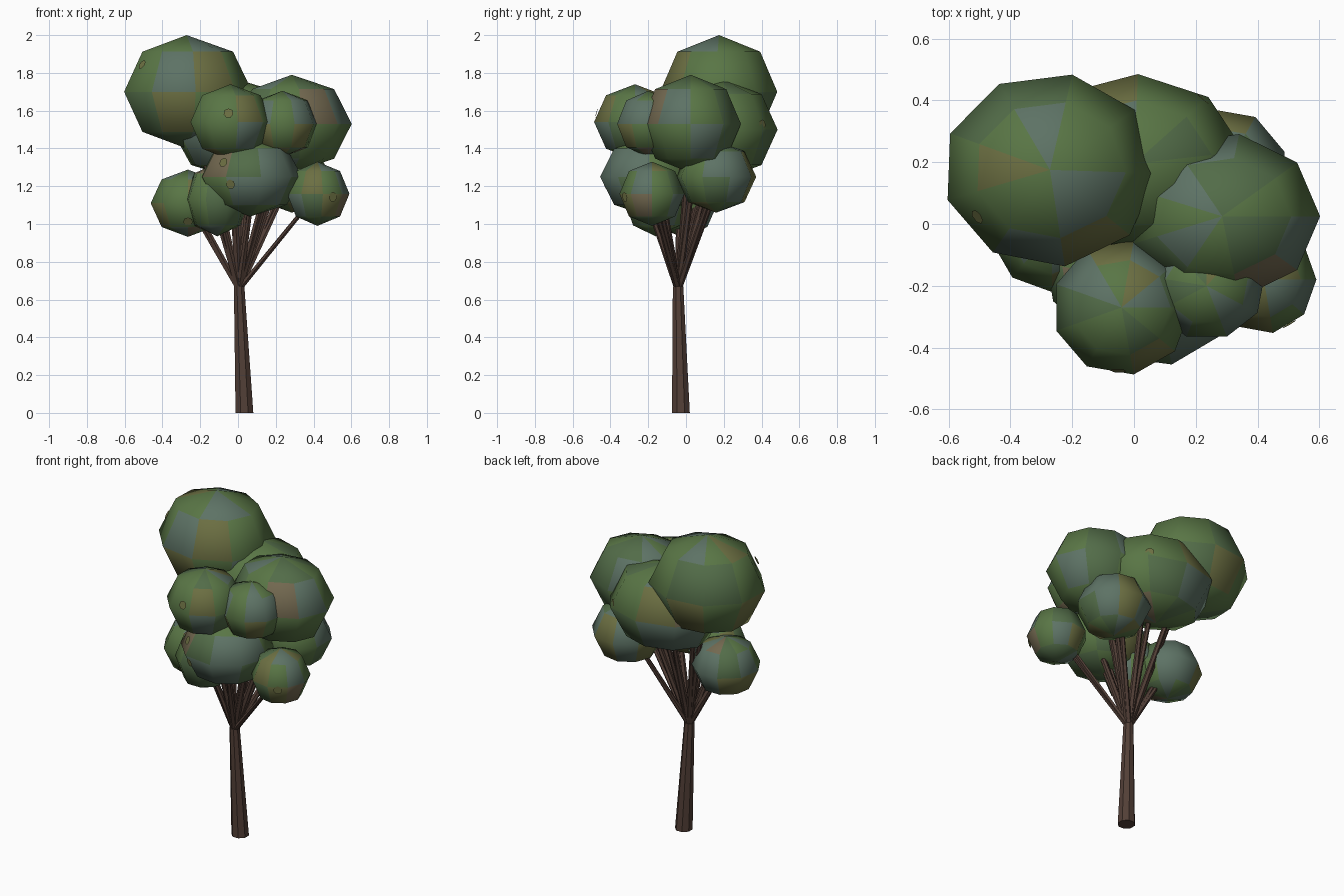
import bpy, bmesh, math, random
from mathutils import Vector, Matrix

if "Cube" in bpy.data.objects:
    bpy.data.objects.remove(bpy.data.objects["Cube"])

random.seed(4)


def material(name, rgb):
    m = bpy.data.materials.new(name)
    m.diffuse_color = (*rgb, 1)
    m.use_nodes = True
    m.node_tree.nodes["Principled BSDF"].inputs["Base Color"].default_value = m.diffuse_color
    return m


BARK = material("bark", (0.085, 0.05, 0.038))
LEAVES = [material("leaf_green", (0.10, 0.18, 0.06)),
          material("leaf_dark_green", (0.085, 0.15, 0.065)),
          material("leaf_blue", (0.11, 0.17, 0.13)),
          material("leaf_olive", (0.15, 0.16, 0.055)),
          material("leaf_tan", (0.17, 0.14, 0.08))]
WEIGHTS = [9, 7, 6, 3, 1]


def finish(name, bm, mats, smooth=False):
    bmesh.ops.recalc_face_normals(bm, faces=bm.faces)
    me = bpy.data.meshes.new(name)
    for f in bm.faces:
        f.smooth = smooth
    bm.to_mesh(me)
    bm.free()
    for m in mats:
        me.materials.append(m)
    ob = bpy.data.objects.new(name, me)
    bpy.context.collection.objects.link(ob)
    return ob


def limb(name, a, b, r1, r2, sides):
    # tapered stick with flat horizontal ends
    bm = bmesh.new()
    rings = []
    for p, r in ((a, r1), (b, r2)):
        rings.append([bm.verts.new((p[0] + r * math.cos(2 * math.pi * (i + .5) / sides),
                                    p[1] + r * math.sin(2 * math.pi * (i + .5) / sides),
                                    p[2])) for i in range(sides)])
    for i in range(sides):
        j = (i + 1) % sides
        bm.faces.new((rings[0][i], rings[0][j], rings[1][j], rings[1][i]))
    bm.faces.new(rings[0])
    bm.faces.new(rings[1])
    return finish(name, bm, [BARK])


def clump(name, c, r, turn):
    # low-poly leaf ball with patchwork colours
    bm = bmesh.new()
    bmesh.ops.create_uvsphere(bm, u_segments=9, v_segments=4, radius=1)
    bmesh.ops.transform(bm, verts=bm.verts, matrix=Matrix.Translation(c)
                        @ Matrix.Diagonal((*r, 1))
                        @ Matrix.Rotation(math.radians(turn), 4, 'Z'))
    for f in bm.faces:
        f.material_index = random.choices(range(5), WEIGHTS)[0]
    return finish(name, bm, LEAVES, True)


def loose_leaf(name, p, n):
    # small flat leaf lying on a clump
    bm = bmesh.new()
    rot = Vector(n).to_track_quat('Z', 'Y').to_matrix().to_4x4()
    bmesh.ops.create_circle(bm, cap_ends=True, segments=7, radius=0.026,
                            matrix=Matrix.Translation(p) @ rot)
    return finish(name, bm, [LEAVES[3]])


# trunk
FORK = Vector((0.006, -0.042, 0.67))
limb("trunk", (0.034, -0.027, 0), FORK, 0.051, 0.03, 8)

# leaf clumps: centre, radii, rotation
CLUMPS = [
    ("top_left", (-0.272, 0.175, 1.70), (0.348, 0.315, 0.30), 68),
    ("upper_right", (0.285, 0.025, 1.53), (0.317, 0.27, 0.26), -10),
    ("upper_back", (0.0, 0.195, 1.50), (0.36, 0.29, 0.265), 78),
    ("upper_front", (-0.04, -0.27, 1.54), (0.225, 0.22, 0.20), 270),
    ("upper_front_right", (0.235, -0.20, 1.53), (0.19, 0.175, 0.175), 0),
    ("lower_front", (0.065, -0.20, 1.25), (0.275, 0.26, 0.21), 272),
    ("lower_right", (0.42, -0.18, 1.16), (0.17, 0.175, 0.17), -10),
    ("lower_left", (-0.265, -0.02, 1.11), (0.20, 0.20, 0.178), 180),
    ("lower_front_left", (-0.11, -0.16, 1.13), (0.175, 0.18, 0.195), 240),
    ("lower_back", (0.285, 0.16, 1.25), (0.215, 0.215, 0.19), 50),
]
for name, c, r, turn in CLUMPS:
    clump("leaves_" + name, c, r, turn)
    # branches fanning from the fork into each clump
    for k in range(2):
        off = Vector((random.uniform(-.2, .2) * r[0], random.uniform(-.2, .2) * r[1], 0)) * k
        tip = Vector(c) + off
        limb(f"branch_{name}_{k}", FORK - Vector((0, 0, 0.015)), tip, 0.02, 0.012, 6)

# loose leaves on the clumps
LEAF_SPOTS = [(3, (-0.05, -1, 0.25)), (5, (-0.5, -0.7, 0.35)), (5, (-0.4, -0.9, -0.2)),
              (7, (0, -0.8, -0.55)), (6, (0.5, -0.85, -0.1)), (0, (-0.7, -0.5, 0.5)),
              (2, (0.6, 0.7, 0.1))]
for i, (k, d) in enumerate(LEAF_SPOTS):
    _, c, r, _ = CLUMPS[k]
    n = Vector(d).normalized()
    loose_leaf(f"loose_leaf_{i}", Vector(c) + Vector([0.96 * n[j] * r[j] for j in range(3)]), n)
